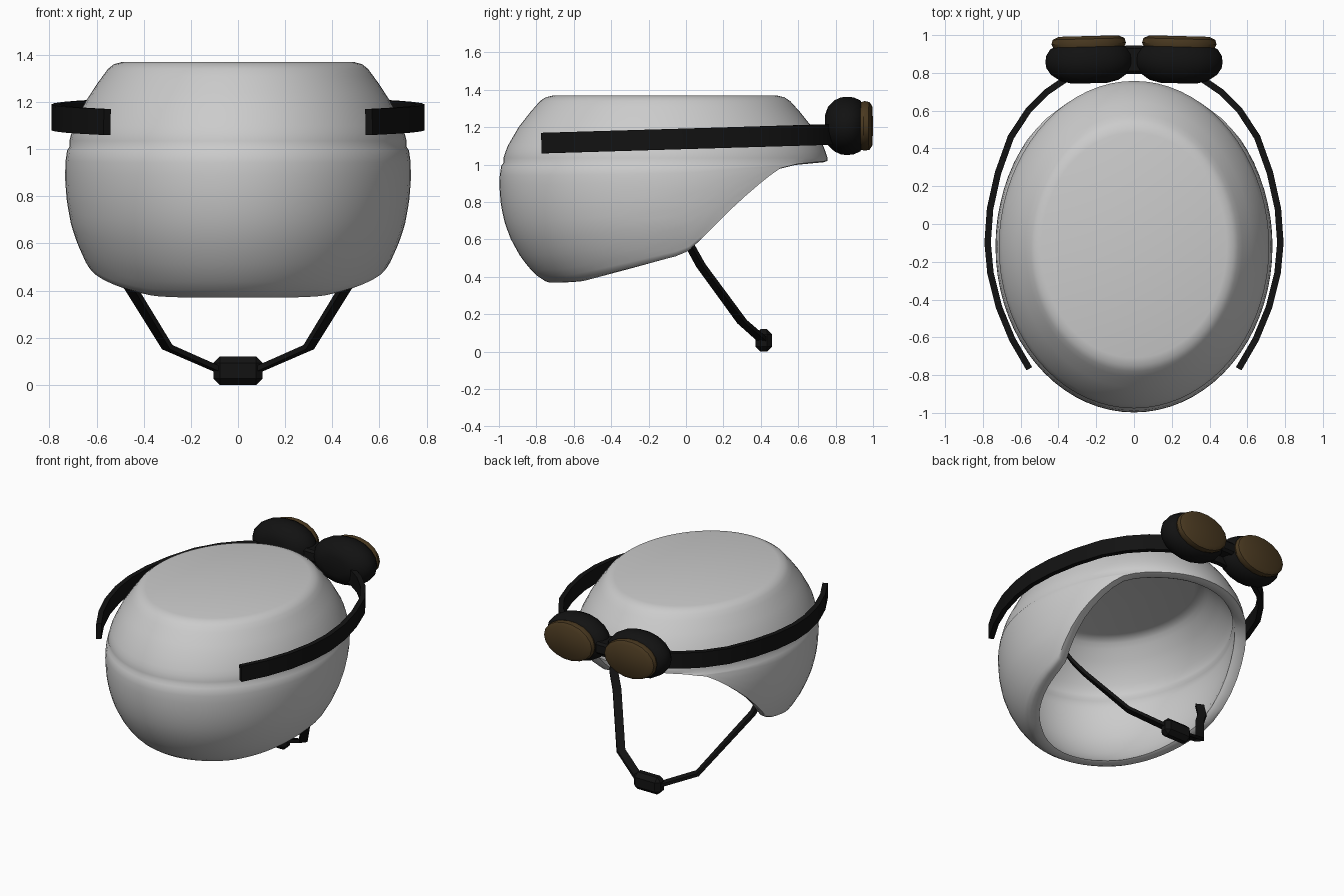
import bpy, bmesh
from math import sin, cos, pi, radians
from mathutils import Vector, Matrix

if "Cube" in bpy.data.objects:
    bpy.data.objects.remove(bpy.data.objects["Cube"])


def material(name, rgb):
    m = bpy.data.materials.new(name)
    m.diffuse_color = (*rgb, 1)
    m.use_nodes = True
    m.node_tree.nodes["Principled BSDF"].inputs["Base Color"].default_value = m.diffuse_color
    return m


BLACK = material("black_rubber", (0.006, 0.006, 0.006))
AMBER = material("amber_lens", (0.07, 0.042, 0.015))


def make(name, verts, faces, mat=None, angle=None):
    me = bpy.data.meshes.new(name)
    me.from_pydata([tuple(v) for v in verts], [], faces)
    ob = bpy.data.objects.new(name, me)
    bpy.context.collection.objects.link(ob)
    if mat:
        me.materials.append(mat)
    bm = bmesh.new()
    bm.from_mesh(me)
    bmesh.ops.recalc_face_normals(bm, faces=bm.faces)
    bm.to_mesh(me)
    bm.free()
    if angle:
        bpy.ops.object.select_all(action='DESELECT')
        ob.select_set(True)
        bpy.context.view_layer.objects.active = ob
        bpy.ops.object.shade_smooth_by_angle(angle=radians(angle))
    return ob


def loft(rings):
    n = len(rings[0])
    verts = [v for r in rings for v in r]
    faces = [(i * n + j, i * n + (j + 1) % n, (i + 1) * n + (j + 1) % n, (i + 1) * n + j)
             for i in range(len(rings) - 1) for j in range(n)]
    faces.append(tuple(reversed(range(n))))
    faces.append(tuple(range(len(verts) - n, len(verts))))
    return verts, faces


def lerp(table, x):
    if x <= table[0][0]:
        return table[0][1]
    for (a, p), (b, q) in zip(table, table[1:]):
        if x <= b:
            return p + (q - p) * (x - a) / (b - a)
    return table[-1][1]


# Helmet shell: oval rings, scaled by height, ending at a swept lower rim
PROFILE = [(.36, .68), (.385, .74), (.42, .79), (.46, .83), (.52, .88), (.6, .929), (.68, .965),
           (.78, .99), (.88, 1), (.95, .997), (.995, .988), (1.01, .974), (1.04, .975),
           (1.1, .949), (1.2, .883), (1.28, .812), (1.34, .752), (1.36, .718), (1.37, .67)]
RIM = [(-.7, .377), (-.6, .383), (-.3, .455), (0, .53), (.1, .62), (.28, .80), (.42, .92),
       (.5, .98), (.6, 1.005), (.76, 1.02)]


def shell_point(a, z):
    s = lerp(PROFILE, z)
    return Vector((.734 * s * cos(a), -.12 + (.878 + .022 * max(sin(a), 0)) * s * sin(a), z))


def inset(p, d, z):
    """Move a shell point inwards in plan by d and to height z."""
    r = Vector((p.x, p.y + .12))
    r *= 1 - d / r.length
    return Vector((r.x, r.y - .12, z))


def rim_height(a):
    lo, hi = .36, 1.06
    for _ in range(30):
        mid = (lo + hi) / 2
        if mid < lerp(RIM, shell_point(a, mid).y):
            lo = mid
        else:
            hi = mid
    return lo


N, LOW, CEILING = 72, 14, 1.29
angles = [2 * pi * j / N for j in range(N)]
rims = [rim_height(a) for a in angles]
outer = []
for i in range(LOW + 1):
    t = (i / LOW) ** 1.2
    outer.append([shell_point(a, r + (max(.995, r + .004) - r) * t) for a, r in zip(angles, rims)])
for k, z in enumerate([1.01, 1.035, 1.07, 1.1, 1.15, 1.2, 1.24, 1.28, 1.31, 1.34, 1.36, 1.37]):
    outer.append([shell_point(a, max(z, r + .008 + .004 * k)) for a, r in zip(angles, rims)])
inner = [[inset(p, .075, r + (p.z - r) * (CEILING - r) / (1.37 - r)) for p, r in zip(ring, rims)]
         for ring in outer]
lip = [[inset(p, d, p.z - .007) for p in outer[0]] for d in (.058, .02)]
make("helmet_shell", *loft(inner[::-1] + lip + outer), angle=60)


def ribbon(name, path, width, thick, upright):
    """Flat strap along a path; upright straps stand on edge."""
    pts = [Vector(p) for p in path]
    rings = []
    for i, p in enumerate(pts):
        d = (pts[min(i + 1, len(pts) - 1)] - pts[max(i - 1, 0)]).normalized()
        side = d.cross(Vector((0, 0, 1))).normalized()
        up = side.cross(d).normalized()
        w, t = (up, side) if upright else (side, up)
        w, t = w * width / 2, t * thick / 2
        rings.append([p + w + t, p + w - t, p - w - t, p - w + t])
    return make(name, *loft(rings), BLACK, 30)


# Goggle band: open at the helmet's -y end
half = [(.555, -.765), (.645, -.61), (.715, -.44), (.76, -.26), (.775, -.1), (.762, .08), (.72, .27),
        (.652, .46), (.56, .60), (.46, .70), (.35, .775), (.2, .83)]
band = half + [(0, .85)] + [(-x, y) for x, y in reversed(half)]
ribbon("goggle_band", [(x, y, 1.138 + .03 * y) for x, y in band], .11, .034, True)

# Chin straps
for s, side in ((1, "right"), (-1, "left")):
    ribbon("chin_strap_" + side,
           [(s * .575, -.03, .66), (s * .545, .03, .55), (s * .485, .08, .46),
            (s * .30, .30, .16), (s * .06, .42, .055)], .055, .022, False)


def block(name, size, centre, bevel, mat):
    bm = bmesh.new()
    bmesh.ops.create_cube(bm, size=1, matrix=Matrix.Translation(centre) @ Matrix.Diagonal((*size, 1)))
    bmesh.ops.bevel(bm, geom=bm.edges[:], offset=bevel, segments=1, affect='EDGES')
    me = bpy.data.meshes.new(name)
    bm.to_mesh(me)
    bm.free()
    me.materials.append(mat)
    bpy.context.collection.objects.link(bpy.data.objects.new(name, me))


block("chin_buckle", (.21, .09, .12), (0, .416, .06), .028, BLACK)
block("goggle_bridge", (.12, .15, .085), (0, .87, 1.2), .015, BLACK)


def eyepiece(name, s, profile, mat, n=18):
    """Oval lathe around y; profile holds (y offset, scale)."""
    m = Matrix.Translation((s * .237, .855, 1.207)) @ Matrix.Rotation(radians(-1.5 * s), 4, 'Z')
    rings = [[m @ Vector((.232 * k * cos(2 * pi * j / n), y, .158 * k * sin(2 * pi * j / n)))
              for j in range(n)] for y, k in profile]
    make(name, *loft(rings), mat, 35)


# Goggle cups and lenses
CUP = [(-.11, .4), (-.095, .66), (-.06, .88), (-.025, .98), (.005, 1), (.04, .98), (.075, .88), (.09, .75)]
LENS = [(.075, .8), (.1, .85), (.125, .82), (.14, .68)]
for s, side in ((1, "right"), (-1, "left")):
    eyepiece("goggle_cup_" + side, s, CUP, BLACK)
    eyepiece("goggle_lens_" + side, s, LENS, AMBER)
